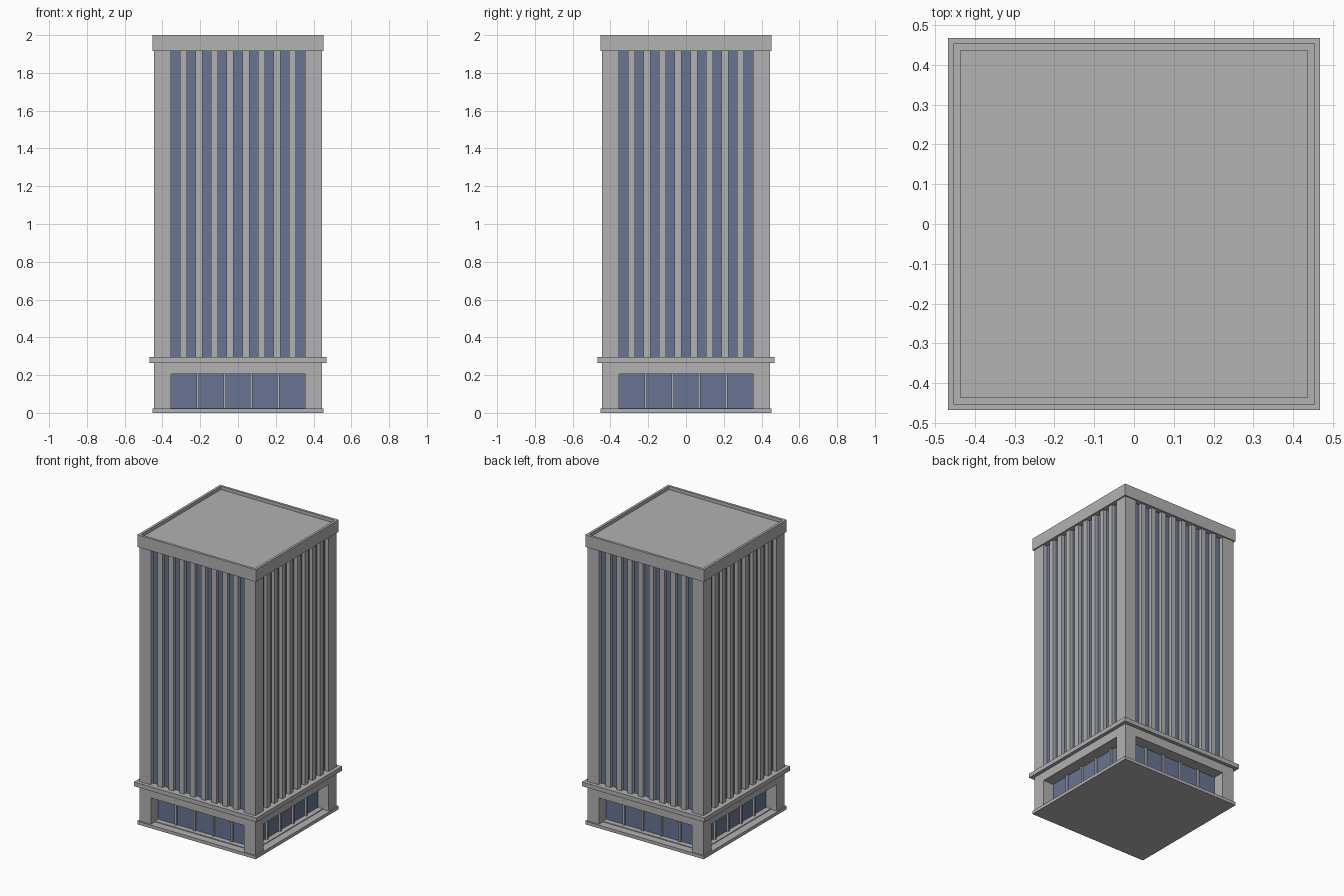
import bpy
import bmesh
from mathutils import Matrix, Vector

cube = bpy.data.objects.get("Cube")
if cube:
    bpy.data.objects.remove(cube)


def material(name, colour):
    m = bpy.data.materials.new(name)
    m.use_nodes = True
    m.diffuse_color = colour
    m.node_tree.nodes["Principled BSDF"].inputs["Base Color"].default_value = colour
    return m


concrete = material("concrete grey", (0.445, 0.445, 0.445, 1))
glass = material("blue glass", (0.138, 0.181, 0.296, 1))

HALF = 0.444      # outer wall face
OPEN = 0.356      # half width of the glazed bay
SLAB, LINTEL, LEDGE, TOWER, CORNICE, TOP = 0.022, 0.205, 0.265, 0.295, 1.917, 2.0


def add_box(bm, x0, x1, y0, y1, z0, z1):
    size = Vector((x1 - x0, y1 - y0, z1 - z0))
    centre = Vector((x0 + x1, y0 + y1, z0 + z1)) / 2
    bmesh.ops.create_cube(bm, size=1, matrix=Matrix.Translation(centre) @ Matrix.Diagonal(size).to_4x4())


def finish(bm, name, mat):
    mesh = bpy.data.meshes.new(name)
    bm.to_mesh(mesh)
    bm.free()
    mesh.materials.append(mat)
    ob = bpy.data.objects.new(name, mesh)
    bpy.context.collection.objects.link(ob)
    return ob


def block(name, half, z0, z1, mat):
    """Square slab centred on the tower axis."""
    bm = bmesh.new()
    add_box(bm, -half, half, -half, half, z0, z1)
    return finish(bm, name, mat)


def corner_piers(name, z0, z1):
    bm = bmesh.new()
    for sx in (-1, 1):
        for sy in (-1, 1):
            xs, ys = sorted((sx * OPEN, sx * HALF)), sorted((sy * OPEN, sy * HALF))
            add_box(bm, *xs, *ys, z0, z1)
    return finish(bm, name, concrete)


def upright_row(name, count, pitch, width, inner, outer, z0, z1):
    """Evenly spaced uprights, repeated on all four sides."""
    for side, label in enumerate(("front", "left", "back", "right")):
        bm = bmesh.new()
        for i in range(count):
            x = (i - (count - 1) / 2) * pitch
            add_box(bm, x - width / 2, x + width / 2, -outer, -inner, z0, z1)
        turn = Matrix.Rotation(side * 1.5707963, 3, "Z")
        bmesh.ops.rotate(bm, verts=bm.verts, cent=(0, 0, 0), matrix=turn)
        finish(bm, f"{label}_{name}", concrete)


# Ground floor: slab, set-back glazing, piers, mullions and lintel band
block("base_slab", 0.453, 0, SLAB, concrete)
block("lobby_sill", 0.40, SLAB, 0.027, concrete)
block("lobby_glass", 0.364, SLAB, LINTEL, glass)
corner_piers("lobby_piers", SLAB, LINTEL)
upright_row("lobby_mullions", 4, 0.142, 0.013, 0.36, 0.378, SLAB, LINTEL)
block("lintel_band", HALF, LINTEL, LEDGE, concrete)
block("ledge", 0.468, LEDGE, TOWER, concrete)

# Tower: glass core, corner piers and vertical fins
block("tower_glass", 0.414, TOWER, CORNICE, glass)
corner_piers("tower_piers", TOWER, CORNICE)
upright_row("tower_fins", 8, 0.0825, 0.037, 0.41, 0.438, TOWER, CORNICE)

# Cornice with a sunken roof inside its parapet
bm = bmesh.new()
add_box(bm, -0.453, 0.453, -0.453, 0.453, CORNICE, TOP)
bm.normal_update()
roof = max(bm.faces, key=lambda f: f.calc_center_median().z)
bmesh.ops.inset_region(bm, faces=[roof], thickness=0.024)
bmesh.ops.inset_region(bm, faces=[roof], thickness=0)
bmesh.ops.translate(bm, verts=roof.verts, vec=(0, 0, -0.022))
finish(bm, "cornice_and_roof", concrete)
